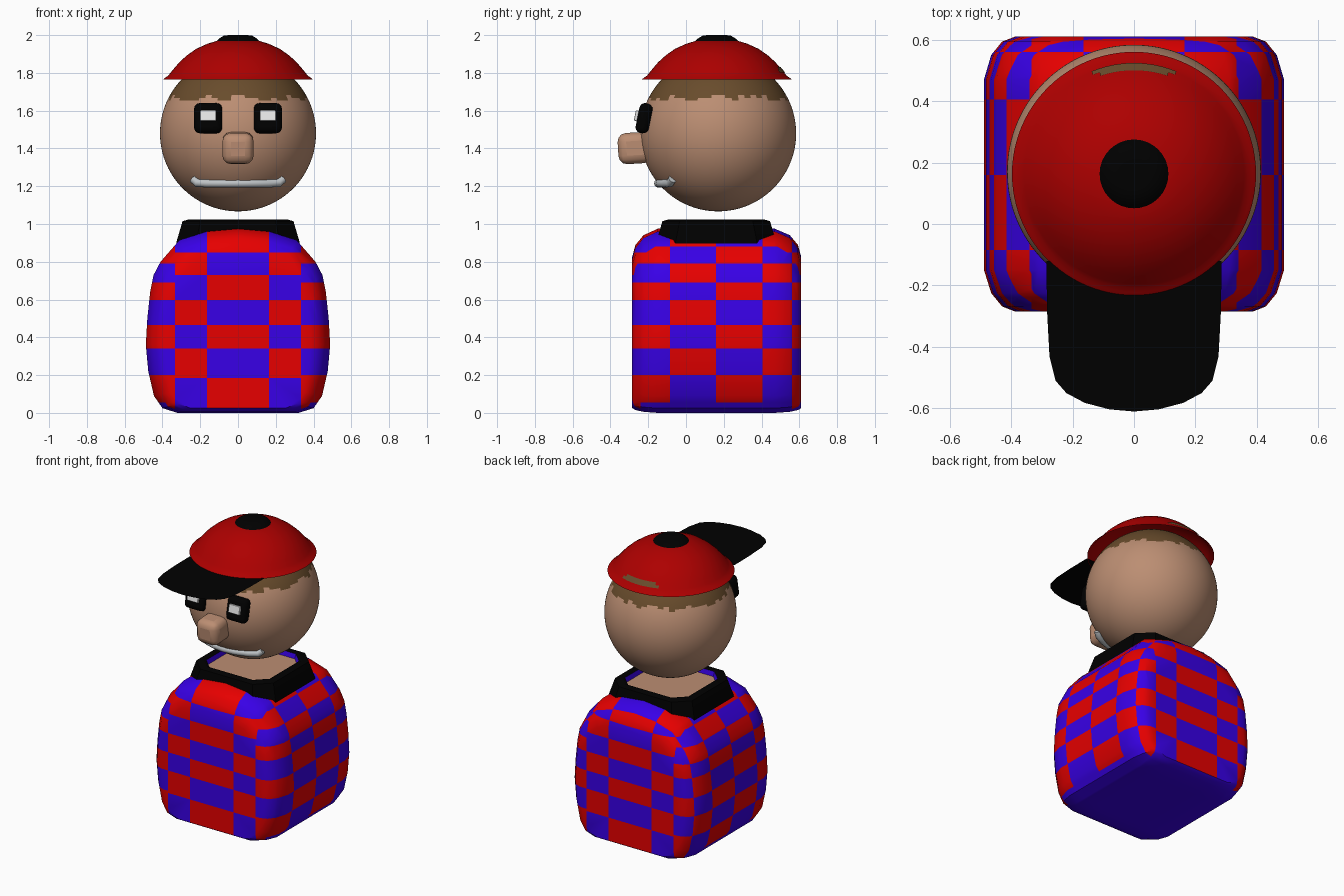
import bpy, bmesh, math, random
from mathutils import Vector

if "Cube" in bpy.data.objects:
    bpy.data.objects.remove(bpy.data.objects["Cube"])
random.seed(4)
CY = 0.163  # shared centre line of head, cap and collar


def mat(name, r, g, b):
    m = bpy.data.materials.new(name)
    m.diffuse_color = (r, g, b, 1)
    m.use_nodes = True
    m.node_tree.nodes["Principled BSDF"].inputs["Base Color"].default_value = m.diffuse_color
    return m


RED = mat("shirt red", 0.8, 0.0, 0.0)
BLUE = mat("shirt blue", 0.04, 0.0, 0.8)
CAP = mat("cap red", 0.42, 0.0, 0.0)
BLACK = mat("black", 0.0, 0.0, 0.0)
SKIN = mat("skin", 0.5, 0.27, 0.17)
HAIR = mat("hair brown", 0.14, 0.072, 0.025)
WHITE = mat("white", 0.85, 0.85, 0.85)
GREY = mat("mouth grey", 0.52, 0.55, 0.57)


def finish(name, bm, mats, angle=35):
    bmesh.ops.recalc_face_normals(bm, faces=bm.faces[:])
    me = bpy.data.meshes.new(name)
    bm.to_mesh(me)
    bm.free()
    for m in mats:
        me.materials.append(m)
    ob = bpy.data.objects.new(name, me)
    bpy.context.collection.objects.link(ob)
    bpy.ops.object.select_all(action='DESELECT')
    ob.select_set(True)
    bpy.context.view_layer.objects.active = ob
    bpy.ops.object.shade_smooth_by_angle(angle=math.radians(angle))
    return ob


def bridge(bm, a, b, mi=0):
    n = len(a)
    for i in range(n):
        f = bm.faces.new((a[i], a[(i + 1) % n], b[(i + 1) % n], b[i]))
        f.material_index = mi


def lathe(bm, profile, n=64):
    rings = []
    for r, z in profile:
        rings.append([bm.verts.new((r * math.cos(2 * math.pi * i / n),
                                    CY + r * math.sin(2 * math.pi * i / n), z)) for i in range(n)])
    for a, b in zip(rings, rings[1:]):
        bridge(bm, a, b)
    return rings


def rounded_box(name, centre, size, bevel, m, tilt=0):
    bm = bmesh.new()
    bmesh.ops.create_cube(bm, size=1)
    bmesh.ops.scale(bm, vec=size, verts=bm.verts[:])
    ob = finish(name, bm, [m])
    ob.location = centre
    ob.rotation_euler.x = tilt
    mod = ob.modifiers.new("bevel", 'BEVEL')
    mod.width, mod.segments = bevel, 3
    return ob


# Torso: arched profile lofted front to back, then cut into checks
half = [(0, 0), (0.32, 0), (0.40, 0.025), (0.445, 0.09), (0.475, 0.22), (0.488, 0.36), (0.48, 0.5),
        (0.465, 0.64), (0.447, 0.73), (0.41, 0.80), (0.31, 0.915), (0.165, 0.96), (0, 0.975)]
outline = half + [(-x, z) for x, z in half[-2:0:-1]]
bm = bmesh.new()
rings = []
for y, s in [(-0.285, 0.74), (-0.268, 0.85), (-0.225, 0.94), (-0.15, 1), (0.16, 1),
             (0.47, 1), (0.55, 0.94), (0.593, 0.85), (0.61, 0.74)]:
    ring = []
    for x, z in outline:
        k = s if z > 0.4 else 1 - (1 - s) * 0.25
        kx = 1 - (1 - s) * 0.8
        ring.append(bm.verts.new((x * kx, y, 0.4 + (z - 0.4) * k)))
    rings.append(ring)
for a, b in zip(rings, rings[1:]):
    bridge(bm, a, b)
bm.faces.new(rings[0])
bm.faces.new(rings[-1])


def cut(axis, v, faces):
    no = Vector((0, 0, 0))
    no[axis] = 1
    geom = set(faces)
    for f in faces:
        geom.update(f.verts)
        geom.update(f.edges)
    bmesh.ops.bisect_plane(bm, geom=list(geom), dist=1e-5, plane_co=no * v, plane_no=no)


XS = (-0.333, -0.165, 0.165, 0.333)
YS = (-0.24, -0.085, 0.16, 0.405, 0.56)
Z_MID = (0.185, 0.34, 0.466, 0.598, 0.73, 0.85)
Z_SIDE = (0.2, 0.34, 0.466, 0.598, 0.69, 0.79, 0.88)  # rows sit lower on the flanks


def flank(f):
    return abs(f.calc_center_median().x) > 0.333


for axis, values in ((0, XS), (1, YS)):
    for v in values:
        cut(axis, v, bm.faces[:])
for v in Z_MID:
    cut(2, v, [f for f in bm.faces if not flank(f)])
for v in Z_SIDE + (0.055,):
    cut(2, v, [f for f in bm.faces if flank(f)])
bm.normal_update()
for f in bm.faces:
    c = f.calc_center_median()
    cell = sum(c.x > v for v in XS) + sum(c.y > v for v in YS)
    cell += sum(c.z > v for v in (Z_SIDE if flank(f) else Z_MID))
    if c.y < YS[0]:
        cell += 1
    base = c.z < (0.055 if flank(f) and -0.24 < c.y < 0.56 else 0.03)
    f.material_index = 1 if base else (cell + 1) % 2
finish("checked_torso", bm, [RED, BLUE])


# Collar ring with a blue lining, and the neck surface inside it
def octagon(bm, h, z):
    c = h * 0.68
    pts = [(h, -c), (h, c), (c, h), (-c, h), (-h, c), (-h, -c), (-c, -h), (c, -h)]
    return [bm.verts.new((x * 1.03, 0.16 + y, z)) for x, y in pts]


bm = bmesh.new()
rr = [octagon(bm, h, z) for h, z in [(0.32, 0.87), (0.315, 0.91), (0.285, 1.015), (0.25, 1.025),
                                     (0.235, 1.018), (0.222, 0.95)]]
for i in range(5):
    bridge(bm, rr[i], rr[i + 1], 1 if i == 4 else 0)
finish("collar", bm, [BLACK, BLUE], 25)
bm = bmesh.new()
bm.faces.new(octagon(bm, 0.23, 0.985))
finish("neck", bm, [SKIN])

# Head with a ragged hairline
bm = bmesh.new()
bmesh.ops.create_uvsphere(bm, u_segments=128, v_segments=80, radius=0.413)
bmesh.ops.translate(bm, vec=(0, 0.17, 1.48), verts=bm.verts[:])
jag = [random.choice((1.65, 1.662, 1.678)) for i in range(65)]
for f in bm.faces:
    c = f.calc_center_median()
    a = math.atan2(c.y - 0.17, c.x) + math.pi
    f.material_index = int(c.z > jag[int(a / (2 * math.pi) * 64)])
finish("head", bm, [SKIN, HAIR])

# Cap crown, closed at the top
bm = bmesh.new()
top = lathe(bm, [(0.397, 1.765), (0.385, 1.775), (0.37, 1.785), (0.358, 1.80), (0.334, 1.829), (0.31, 1.857),
                 (0.27, 1.893), (0.22, 1.928), (0.16, 1.955), (0.10, 1.973)], 96)
bm.faces.new(top[-1])
finish("cap_crown", bm, [CAP])

# Thin brown slot plate on the back of the crown
bm = bmesh.new()
lathe(bm, [(0.361, 1.803), (0.349, 1.8175), (0.337, 1.832)], 96)
away = [f for f in bm.faces if f.calc_center_median().y < CY or
        abs(f.calc_center_median().x) > (0.13 if f.calc_center_median().z < 1.82 else 0.115)]
bmesh.ops.delete(bm, geom=away, context='FACES')
finish("cap_slot", bm, [HAIR])

# Cap button
bm = bmesh.new()
top = lathe(bm, [(0.112, 1.970), (0.10, 1.982), (0.075, 1.997), (0.05, 2.0)], 32)
bm.faces.new(top[-1])
finish("cap_button", bm, [BLACK])

# Flat peak of the cap
bm = bmesh.new()
side = [(0.285, -0.12), (0.283, -0.28), (0.275, -0.43), (0.255, -0.51), (0.22, -0.55), (0.16, -0.582),
        (0.08, -0.603)]
pts = side + [(0, -0.61)] + [(-x, y) for x, y in reversed(side)]
bm.faces.new([bm.verts.new((x, y, 1.767)) for x, y in pts])
finish("cap_peak", bm, [BLACK])

# Eyes and nose
for name, s in (("left", -1), ("right", 1)):
    rounded_box(name + "_eye", (s * 0.158, -0.222, 1.56), (0.148, 0.07, 0.16), 0.028, BLACK, -0.2)
    rounded_box(name + "_eye_shine", (s * 0.158, -0.258, 1.573), (0.084, 0.026, 0.056), 0.004, WHITE, -0.2)
rounded_box("nose", (0, -0.27, 1.402), (0.165, 0.18, 0.165), 0.045, SKIN, 0.06)

# Mouth: a thin tube with upturned ends
cu = bpy.data.curves.new("mouth", 'CURVE')
cu.dimensions = '3D'
cu.bevel_depth = 0.022
cu.use_fill_caps = True
path = [(0.238, -0.072, 1.238), (0.215, -0.085, 1.217), (0.16, -0.112, 1.215), (0.08, -0.138, 1.215)]
path = path + [(0, -0.147, 1.215)] + [(-x, y, z) for x, y, z in reversed(path)]
sp = cu.splines.new('POLY')
sp.points.add(len(path) - 1)
for p, co in zip(sp.points, path):
    p.co = (*co, 1)
cu.materials.append(GREY)
bpy.context.collection.objects.link(bpy.data.objects.new("mouth", cu))
